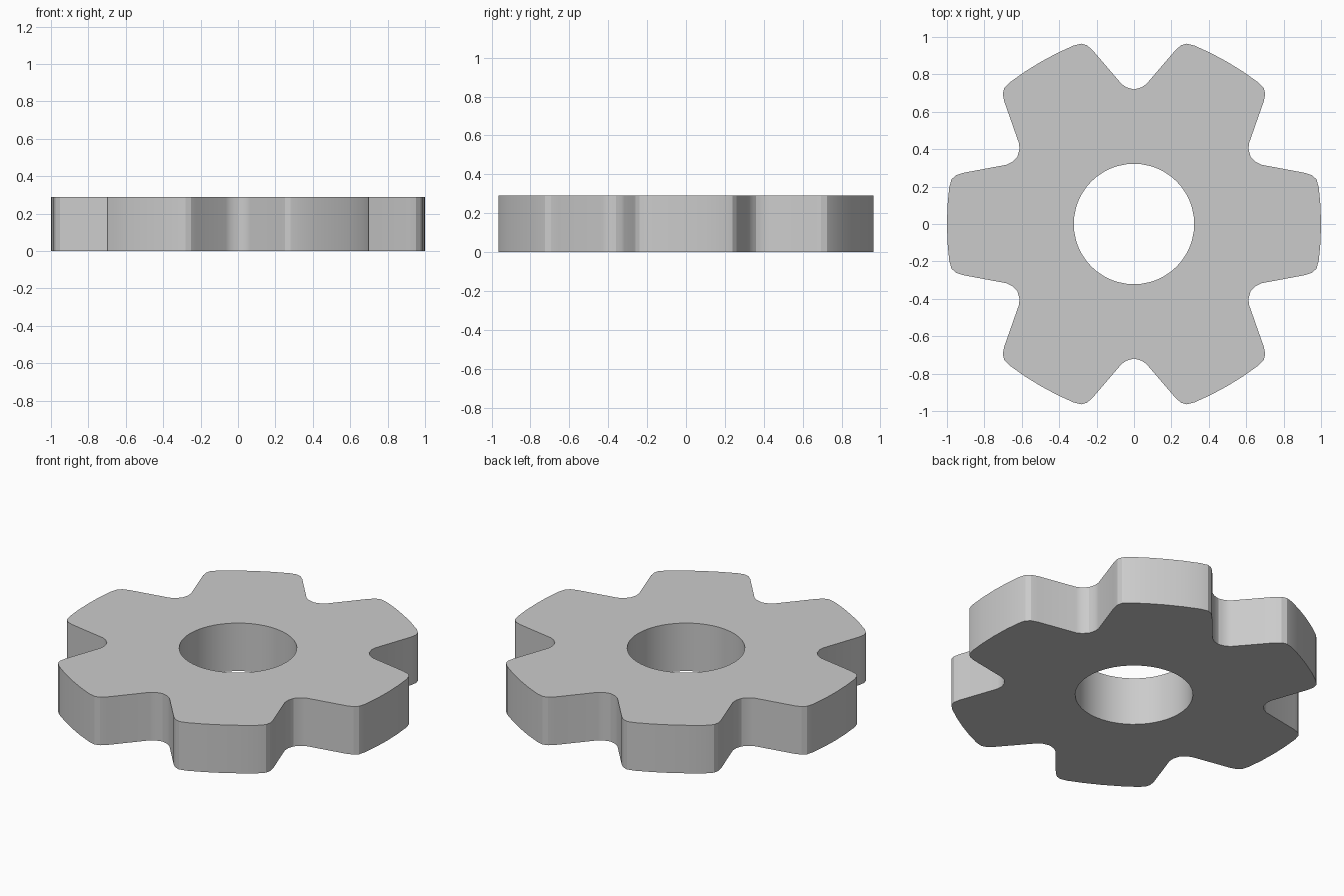
import bpy, bmesh
from math import sin, cos, pi, radians

if "Cube" in bpy.data.objects:
    bpy.data.objects.remove(bpy.data.objects["Cube"])

HEIGHT = 0.29
BORE_RADIUS = 0.322
TEETH = 6
BORE_SIDES = 48

# Half of one tooth, from tip centre to valley centre
half = [(1.0, 0.0), (0.997, 0.1), (0.988, 0.195), (0.976, 0.238),
        (0.953, 0.26), (0.915, 0.273), (0.68, 0.317), (0.652, 0.331),
        (0.634, 0.349), (0.6235, 0.36)]
tooth = [(x, -y) for x, y in reversed(half[1:-1])] + half


def rotate(p, a):
    return (p[0] * cos(a) - p[1] * sin(a), p[0] * sin(a) + p[1] * cos(a))


outline = [rotate(p, 2 * pi * i / TEETH) for i in range(TEETH) for p in tooth]
bore = [(BORE_RADIUS * cos(2 * pi * i / BORE_SIDES),
         BORE_RADIUS * sin(2 * pi * i / BORE_SIDES)) for i in range(BORE_SIDES)]

# Flat gear face with a central hole, extruded to thickness
bm = bmesh.new()
edges = []
for loop in (outline, bore):
    verts = [bm.verts.new((x, y, 0)) for x, y in loop]
    edges += [bm.edges.new((v, verts[(i + 1) % len(verts)]))
              for i, v in enumerate(verts)]
bmesh.ops.triangle_fill(bm, use_beauty=True, use_dissolve=False, edges=edges,
                        normal=(0, 0, 1))
result = bmesh.ops.extrude_face_region(bm, geom=bm.faces[:], use_keep_orig=True)
top = [v for v in result["geom"] if isinstance(v, bmesh.types.BMVert)]
bmesh.ops.translate(bm, verts=top, vec=(0, 0, HEIGHT))
bmesh.ops.recalc_face_normals(bm, faces=bm.faces[:])

mesh = bpy.data.meshes.new("gear_wheel")
bm.to_mesh(mesh)
bm.free()
gear = bpy.data.objects.new("gear_wheel", mesh)
bpy.context.collection.objects.link(gear)

# Smooth bore and tooth flanks, crisp rims
bpy.context.view_layer.objects.active = gear
gear.select_set(True)
bpy.ops.object.shade_smooth_by_angle(angle=radians(20))
